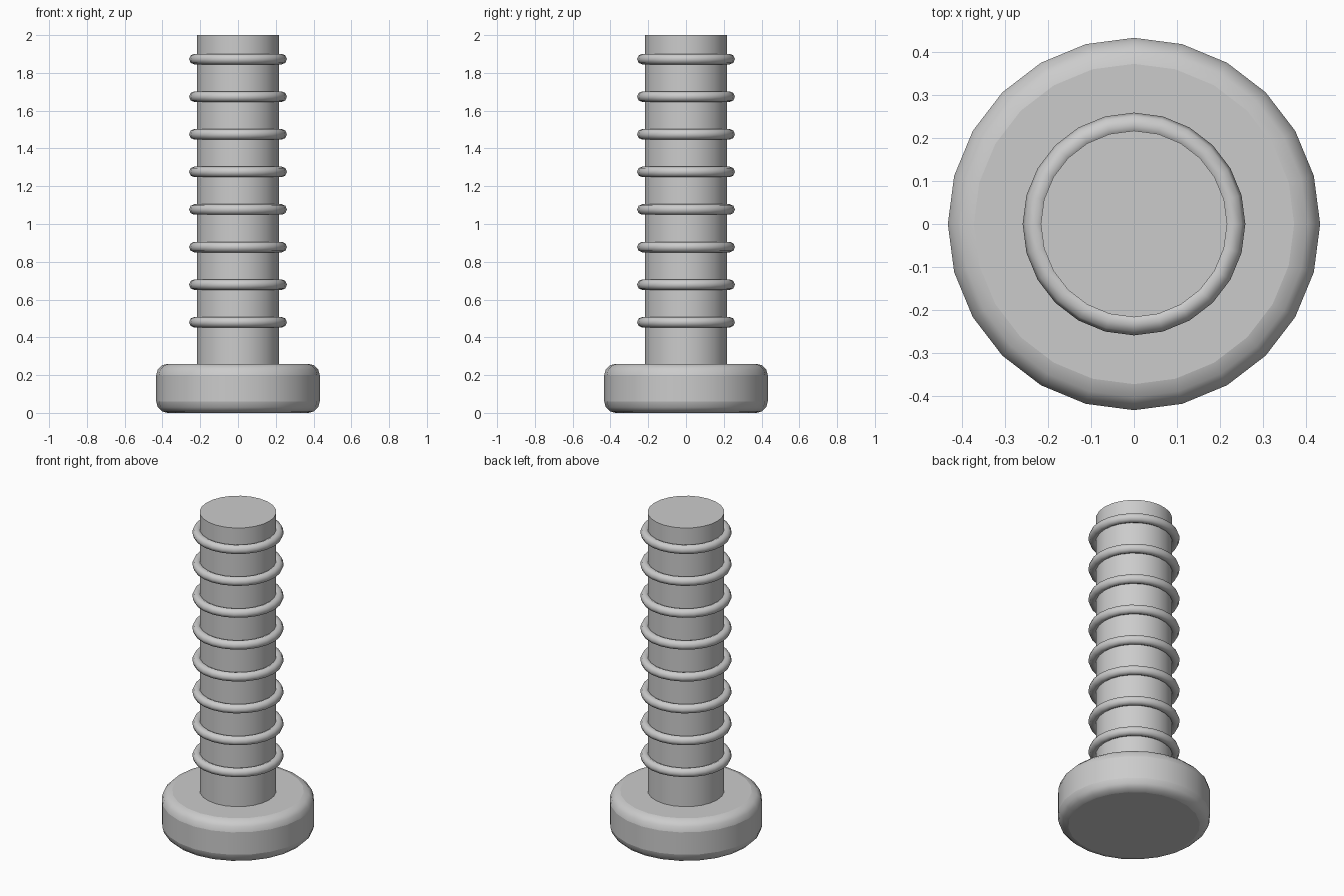
import bpy
import math

if "Cube" in bpy.data.objects:
    bpy.data.objects.remove(bpy.data.objects["Cube"])


def smooth(obj, name, angle=35):
    obj.name = name
    bpy.ops.object.shade_smooth_by_angle(angle=math.radians(angle))
    return obj


def cylinder(name, radius, z0, z1):
    bpy.ops.mesh.primitive_cylinder_add(vertices=24, radius=radius, depth=z1 - z0,
                                        location=(0, 0, (z0 + z1) / 2))
    return smooth(bpy.context.object, name)


# Rounded head the bolt stands on
head = cylinder("bolt_head", 0.433, 0, 0.26)
bevel = head.modifiers.new("rounded_rims", 'BEVEL')
bevel.width = 0.06
bevel.segments = 3
bevel.limit_method = 'ANGLE'
bevel.angle_limit = math.radians(40)

# Straight shaft
cylinder("shaft", 0.217, 0.2, 2.0)

# Evenly spaced thread rings
for i in range(8):
    bpy.ops.mesh.primitive_torus_add(major_segments=24, minor_segments=8,
                                     major_radius=0.231, minor_radius=0.028,
                                     location=(0, 0, 0.48 + 0.199 * i))
    smooth(bpy.context.object, f"thread_ring_{i + 1}", 60)
